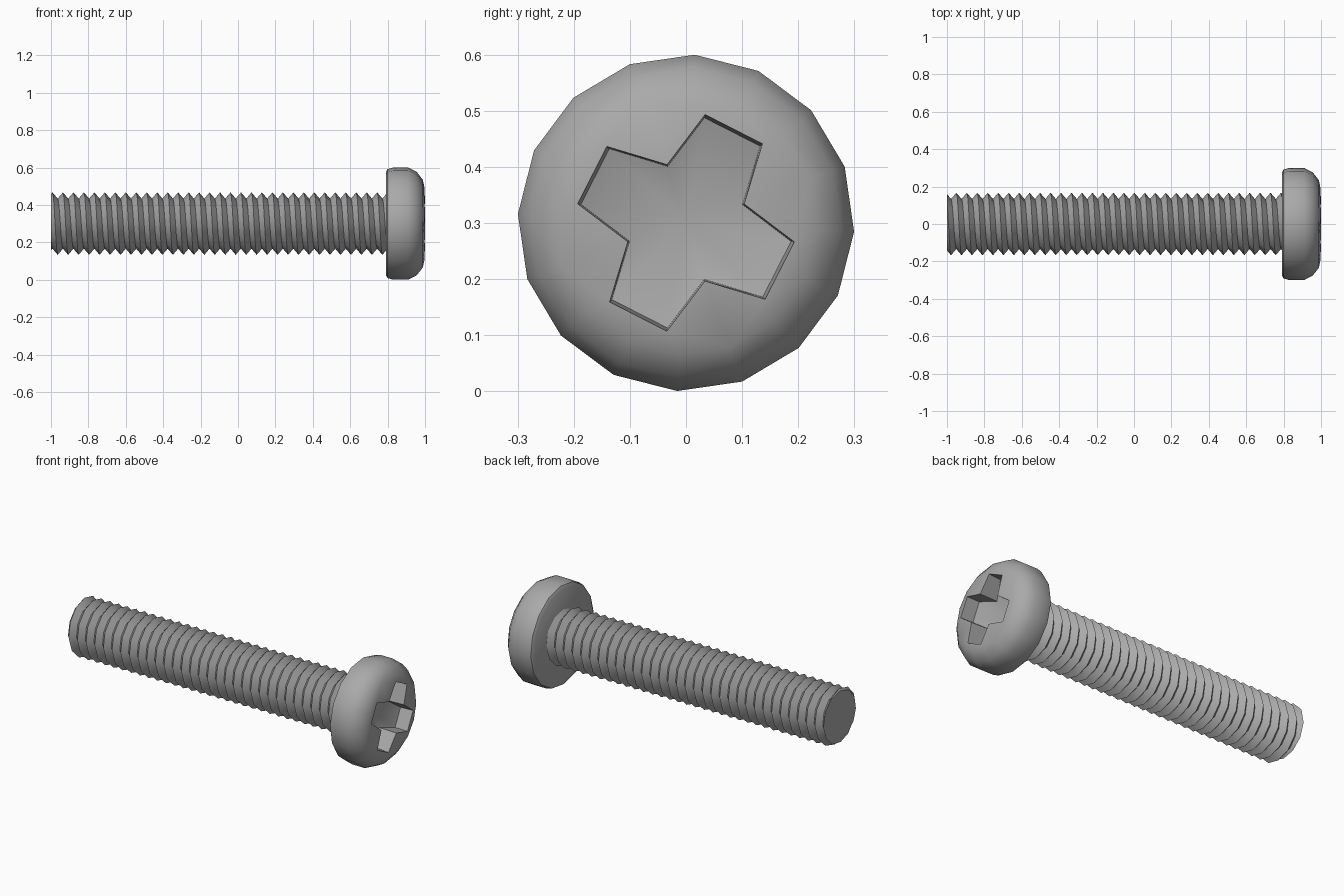
import bpy, bmesh
from math import pi, cos, sin, radians
from mathutils import Vector

cube = bpy.data.objects.get("Cube")
if cube:
    bpy.data.objects.remove(cube)

steel = bpy.data.materials.new("grey steel")
steel.use_nodes = True
colour = (0.4, 0.4, 0.4, 1)
steel.diffuse_color = colour
steel.node_tree.nodes["Principled BSDF"].inputs["Base Color"].default_value = colour

AXIS_Z = 0.3


def at(x, r, angle):
    """Point at distance r from the screw axis."""
    return Vector((x, r * cos(angle), AXIS_Z + r * sin(angle)))


def finish(bm, name, sharp):
    bmesh.ops.recalc_face_normals(bm, faces=bm.faces)
    mesh = bpy.data.meshes.new(name)
    bm.to_mesh(mesh)
    bm.free()
    mesh.materials.append(steel)
    obj = bpy.data.objects.new(name, mesh)
    bpy.context.collection.objects.link(obj)
    bpy.ops.object.select_all(action='DESELECT')
    obj.select_set(True)
    bpy.context.view_layer.objects.active = obj
    bpy.ops.object.shade_smooth_by_angle(angle=radians(sharp))
    return obj


# Threaded shank: a helical strip of root, crest, root, trimmed flat at both ends
PITCH, SIDES, TURNS = 0.056, 12, 36
ROOT, CREST = 0.134, 0.167
bm = bmesh.new()
roots, crests = [], []
for k in range(SIDES * TURNS):
    a = 2 * pi * k / SIDES
    x = -1.09 + PITCH * k / SIDES
    roots.append(bm.verts.new(at(x, ROOT, a)))
    crests.append(bm.verts.new(at(x + PITCH / 2, CREST, a)))
for k in range(SIDES * (TURNS - 1) - 1):
    n = k + SIDES
    bm.faces.new((roots[k], roots[k + 1], crests[k + 1], crests[k]))
    bm.faces.new((crests[k], crests[k + 1], roots[n + 1], roots[n]))
for x, side in ((-1, -1), (0.82, 1)):
    cut = bmesh.ops.bisect_plane(
        bm, geom=bm.verts[:] + bm.edges[:] + bm.faces[:], dist=1e-5,
        plane_co=(x, 0, 0), plane_no=(side, 0, 0), clear_outer=True)
    rim = [e for e in cut["geom_cut"] if isinstance(e, bmesh.types.BMEdge)]
    bmesh.ops.contextual_create(bm, geom=rim)
finish(bm, "threaded_shank", 35)

# Pan head: rings from the flat underside to the domed face
bm = bmesh.new()
HEAD_SIDES = 16
PROFILE = [(0.79, 0.275), (0.8, 0.292), (0.83, 0.3), (0.91, 0.3),
           (0.955, 0.277), (0.988, 0.235)]


def ring(x, r):
    return [bm.verts.new(at(x, r, radians(-3) + 2 * pi * i / HEAD_SIDES))
            for i in range(HEAD_SIDES)]


def bridge(a, b):
    n = len(a)
    for i in range(n):
        j = (i + 1) % n
        bm.faces.new((a[i], a[j], b[j], b[i]))


rings = [ring(x, r) for x, r in PROFILE]
for a, b in zip(rings, rings[1:]):
    bridge(a, b)
bm.faces.new(rings[0])


# Cross recess: tapered arms, steep walls and a conical floor
def cross(x_outer, x_inner, scale):
    verts = []
    for arm in range(4):
        mid = radians(63 + 90 * arm)
        for offset, r, x in ((-45, 0.109, x_inner), (-17, 0.196, x_outer),
                             (17, 0.196, x_outer)):
            verts.append(bm.verts.new(at(x, r * scale, mid + radians(offset))))
    return verts


lip = cross(0.997, 1.0, 1)
floor = cross(0.92, 0.89, 0.97)
bridge(lip, floor)
apex = bm.verts.new(at(0.86, 0, 0))
for i, v in enumerate(floor):
    bm.faces.new((v, floor[(i + 1) % len(floor)], apex))

# Domed face between the rim and the recess
open_edges = [e for e in bm.edges if e.is_boundary]
bmesh.ops.triangle_fill(bm, edges=open_edges, use_beauty=True, normal=(1, 0, 0))
finish(bm, "pan_head", 40)
